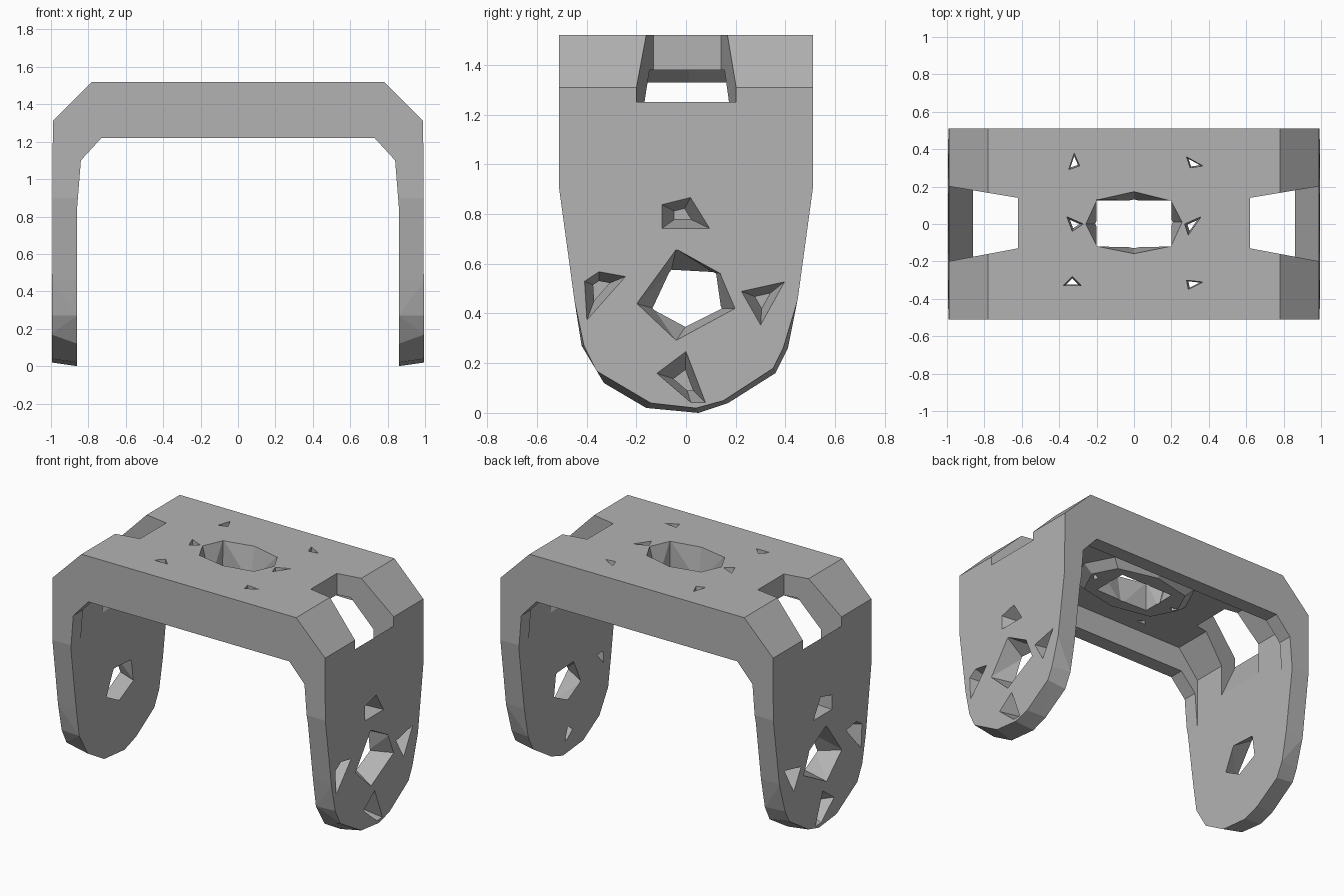
import bpy, bmesh

cube = bpy.data.objects.get("Cube")
if cube:
    bpy.data.objects.remove(cube)

grey = bpy.data.materials.new("plain grey")
grey.use_nodes = True
colour = (0.45, 0.45, 0.45, 1)
grey.diffuse_color = colour
grey.node_tree.nodes["Principled BSDF"].inputs["Base Color"].default_value = colour


def loft(name, *loops):
    """Solid through matching loops of 3D points."""
    bm = bmesh.new()
    rings = [[bm.verts.new(p) for p in loop] for loop in loops]
    bm.faces.new(rings[0])
    bm.faces.new(rings[-1][::-1])
    for a, b in zip(rings, rings[1:]):
        for i in range(len(a)):
            j = (i + 1) % len(a)
            bm.faces.new((a[i], b[i], b[j], a[j]))
    bmesh.ops.triangulate(bm, faces=[f for f in bm.faces if len(f.verts) == 4])
    bmesh.ops.recalc_face_normals(bm, faces=bm.faces)
    mesh = bpy.data.meshes.new(name)
    bm.to_mesh(mesh)
    bm.free()
    obj = bpy.data.objects.new(name, mesh)
    bpy.context.collection.objects.link(obj)
    return obj


def shrink(loop, s):
    """Scale a 2D loop about its middle."""
    cx = sum(p[0] for p in loop) / len(loop)
    cy = sum(p[1] for p in loop) / len(loop)
    return [(cx + (x - cx) * s, cy + (y - cy) * s) for x, y in loop]


def mirrored(half):
    return half + [(-x, z) for x, z in half[::-1]]


def at_x(x, loop):
    return [(x, y, z) for y, z in loop]


def at_y(y, loop):
    return [(x, y, z) for x, z in loop]


def at_z(z, loop):
    return [(x, y, z) for x, y in loop]


def carve(cutter, operation="DIFFERENCE"):
    """Apply a boolean to the bracket and drop the cutter."""
    cutter.hide_render = True
    mod = bracket.modifiers.new("cut", "BOOLEAN")
    mod.object = cutter
    mod.operation = operation
    mod.solver = "EXACT"
    bpy.context.view_layer.update()
    graph = bpy.context.evaluated_depsgraph_get()
    mesh = bpy.data.meshes.new_from_object(bracket.evaluated_get(graph))
    bracket.modifiers.clear()
    bracket.data = mesh
    bpy.data.objects.remove(cutter)


# Arch with chamfered shoulders, swept front to back
arch = mirrored([(0.78, 1.52), (0.99, 1.31), (0.995, 0.0), (0.86, 0.0),
                 (0.86, 0.85), (0.84, 1.1), (0.73, 1.22)])
bracket = loft("bracket", at_y(-0.51, arch), at_y(0.51, arch))

# Rounded outline of the legs, drawn in at the outer faces
inner = [(-0.51, 1.6), (-0.51, 0.9), (-0.45, 0.46), (-0.42, 0.27), (-0.33, 0.12),
         (-0.16, 0.02), (0.05, 0.0), (0.17, 0.04), (0.36, 0.16), (0.41, 0.26),
         (0.45, 0.46), (0.51, 0.9), (0.51, 1.6)]
outer = inner[:3] + [(-0.41, 0.27), (-0.36, 0.17), (-0.14, 0.04), (0.04, 0.02),
                     (0.15, 0.05), (0.35, 0.18), (0.39, 0.26)] + inner[10:]
carve(loft("outline", at_x(-1.0, outer), at_x(-0.86, inner),
           at_x(0.86, inner), at_x(1.0, outer)), "INTERSECT")

# Hollow under the top, leaving a rim along the front and back
hollow = mirrored([(0.86, 0.8), (0.86, 1.2), (0.71, 1.38)])
carve(loft("hollow", at_y(-0.41, hollow), at_y(0.41, hollow)))

# Low boss under the top, around the opening
opening = [(-0.2, 0.13), (0.0, 0.175), (0.2, 0.125), (0.26, 0.01),
           (0.2, -0.12), (0.0, -0.16), (-0.2, -0.12), (-0.26, 0.0)]
carve(loft("boss", at_z(1.4, shrink(opening, 1.7)),
           at_z(1.33, shrink(opening, 1.35))), "UNION")

# Round hole and pits in each leg, as (y, z) loops
hub = [(-0.04, 0.66), (0.14, 0.56), (0.2, 0.42), (-0.04, 0.29), (-0.2, 0.44)]
hub_inner = [(-0.06, 0.57), (0.12, 0.56), (0.14, 0.42), (0.0, 0.35), (-0.13, 0.42)]
pits = [[(-0.1, 0.84), (0.02, 0.87), (0.1, 0.74), (-0.1, 0.74)],
        [(-0.41, 0.53), (-0.35, 0.57), (-0.24, 0.55), (-0.4, 0.37)],
        [(0.22, 0.49), (0.4, 0.53), (0.3, 0.35)],
        [(-0.12, 0.16), (0.0, 0.25), (0.08, 0.04), (0.02, 0.04)]]
# Slot through each shoulder, as an (x, y) plan, its sill falling inward
slot = [(0.62, -0.13), (1.1, -0.22), (1.1, 0.22), (0.62, 0.14)]
for side in (-1, 1):
    carve(loft("hub_hole", at_x(side, hub), at_x(side * 0.85, hub_inner)))
    for i, pit in enumerate(pits):
        pierced = side > 0 and i % 2 == 1
        depth = 0.85 if pierced else 0.88
        carve(loft("pit", at_x(side, pit), at_x(side * depth, shrink(pit, 0.35))))
    carve(loft("slot", [(side * x, y, 1.25 - 2 * (0.99 - x)) for x, y in slot],
               [(side * x, y, 1.7) for x, y in slot]))

# Large opening and small holes in the top, as (x, y) loops
opening_low = [(max(-0.2, min(0.2, x)), max(-0.125, min(0.125, y))) for x, y in opening]
carve(loft("opening", at_z(1.53, opening), at_z(1.3, opening_low)))
holes = [[(-0.36, 0.04), (-0.27, 0.0), (-0.33, -0.04)],
         [(0.36, 0.04), (0.27, 0.0), (0.29, -0.06)],
         [(-0.32, 0.38), (-0.29, 0.31), (-0.35, 0.29)],
         [(0.28, 0.36), (0.37, 0.31), (0.3, 0.3)],
         [(-0.33, -0.28), (-0.28, -0.33), (-0.38, -0.33)],
         [(0.28, -0.3), (0.37, -0.31), (0.29, -0.35)]]
for hole in holes:
    carve(loft("hole", at_z(1.53, hole), at_z(1.3, shrink(hole, 0.5))))

bracket.data.materials.clear()
bracket.data.materials.append(grey)
for face in bracket.data.polygons:
    face.material_index = 0
    face.use_smooth = False
